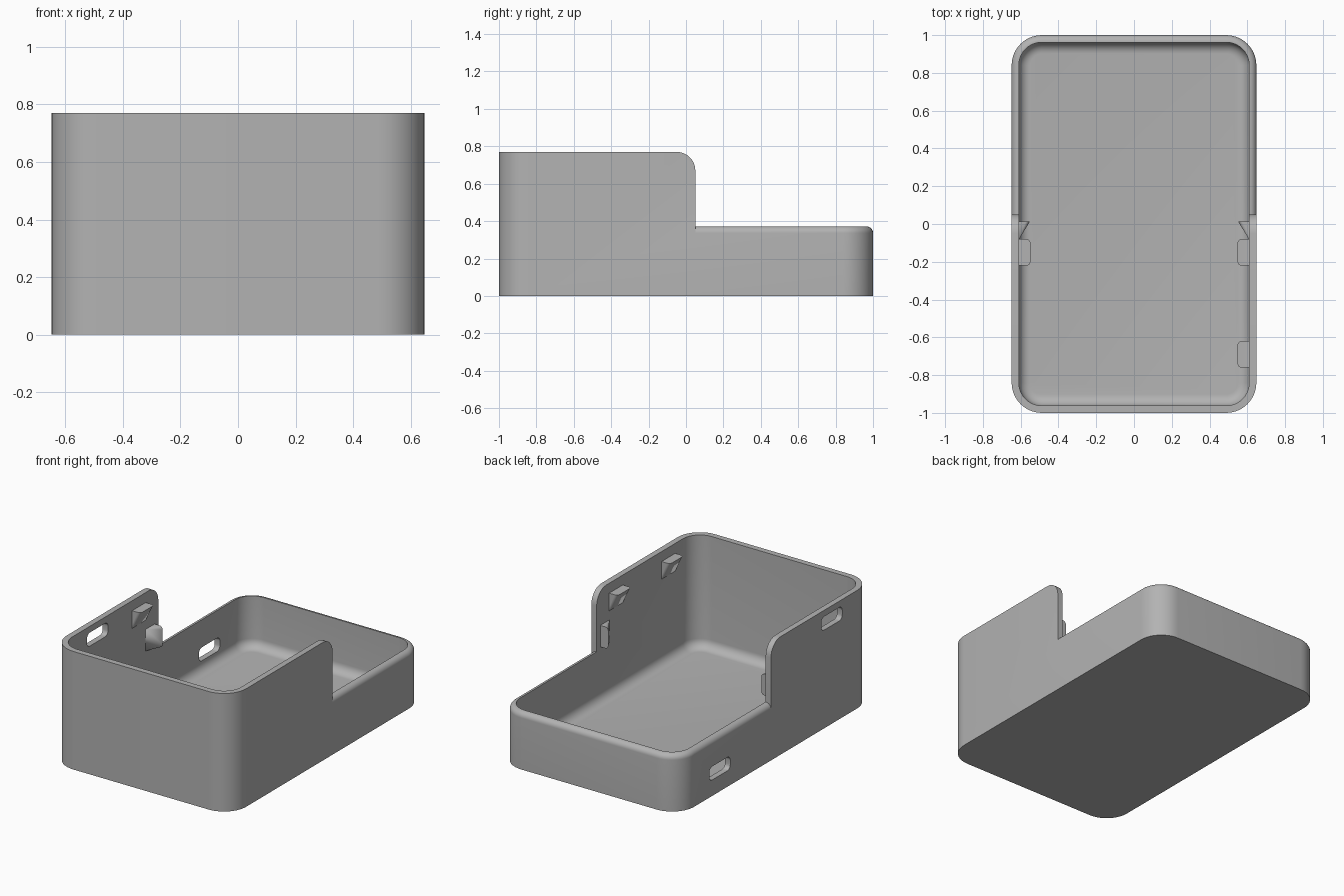
import bpy, bmesh, math
from mathutils import Vector

if "Cube" in bpy.data.objects:
    bpy.data.objects.remove(bpy.data.objects["Cube"])

W, L, H = 0.648, 1.0, 0.77        # half width, half length, tall wall height
R, T = 0.16, 0.038                # corner radius, wall thickness
FLOOR, FILLET = 0.035, 0.06       # floor thickness, inside floor fillet
LOW, RIM = 0.372, 0.036           # low wall height, rounded rim radius
STEP, STEP_R = 0.05, 0.1          # where the tall wall ends, its top corner radius

grey = bpy.data.materials.new("grey plastic")
grey.diffuse_color = (0.45, 0.45, 0.45, 1)
grey.use_nodes = True
grey.node_tree.nodes["Principled BSDF"].inputs["Base Color"].default_value = grey.diffuse_color


def rounded_rect(hx, hy, r, n=10):
    pts = []
    for k, (sx, sy) in enumerate([(1, 1), (-1, 1), (-1, -1), (1, -1)]):
        for i in range(n + 1):
            a = math.pi / 2 * (k + i / n)
            pts.append((sx * (hx - r) + r * math.cos(a), sy * (hy - r) + r * math.sin(a)))
    return pts


def finish(name, bm):
    bmesh.ops.recalc_face_normals(bm, faces=bm.faces)
    me = bpy.data.meshes.new(name)
    bm.to_mesh(me)
    bm.free()
    me.materials.append(grey)
    ob = bpy.data.objects.new(name, me)
    bpy.context.collection.objects.link(ob)
    return ob


def loft(name, rings):
    """Skin a closed solid through rings of equal point count."""
    bm = bmesh.new()
    loops = [[bm.verts.new(p) for p in ring] for ring in rings]
    for a, b in zip(loops, loops[1:]):
        for i in range(len(a)):
            j = (i + 1) % len(a)
            bm.faces.new((a[i], a[j], b[j], b[i]))
    bm.faces.new(loops[0])
    bm.faces.new(loops[-1])
    return finish(name, bm)


def ring(inset, z):
    return [(x, y, z) for x, y in rounded_rect(W - inset, L - inset, R - inset)]


def activate(ob):
    bpy.ops.object.select_all(action='DESELECT')
    ob.select_set(True)
    bpy.context.view_layer.objects.active = ob


def cut(ob, cutter):
    cutter.hide_render = True
    m = ob.modifiers.new("cut", 'BOOLEAN')
    m.operation, m.solver, m.object = 'DIFFERENCE', 'EXACT', cutter
    activate(ob)
    bpy.ops.object.modifier_apply(modifier=m.name)
    bpy.data.objects.remove(cutter)


quarter = [math.pi / 2 * i / 8 for i in range(9)]

# Tray: full-height tub with a filleted floor
rings = [ring(0, 0), ring(0, H), ring(T, H)]
rings += [ring(T + FILLET * (1 - math.cos(a)), FLOOR + FILLET * (1 - math.sin(a))) for a in quarter]
tray = loft("tray", rings)

# Cutter removing the rear upper walls, leaving a rounded low rim
profile = [(1.2, 0.2), (1.2, 1), (STEP - STEP_R, 1)]
profile += [(STEP - STEP_R + STEP_R * math.sin(a), H - STEP_R + STEP_R * math.cos(a)) for a in quarter]
profile += [(STEP, 0.2)]
step_cutter = loft("step_cutter", [[(x, y, z) for y, z in profile] for x in (-1, 1)])
low_form = loft("low_form", [ring(-0.03, 0.1), ring(-0.03, LOW - RIM)] +
                [ring(RIM * (1 - math.cos(a)), LOW - RIM + RIM * math.sin(a)) for a in quarter])
cut(step_cutter, low_form)
cut(tray, step_cutter)

# Rounded slots through the left wall
for y, z in ((0.577, 0.148), (-0.577, 0.685)):
    outline = rounded_rect(0.108, 0.044, 0.03, 6)
    cut(tray, loft("slot_cutter", [[(x, y + u, z + v) for u, v in outline] for x in (-0.75, -0.55)]))

activate(tray)
bpy.ops.object.shade_smooth_by_angle(angle=math.radians(32))


def wedge(name, half, depth, drop, place):
    """Catch with a rounded flat face, tapering back to the wall."""
    r = 0.022
    pts = [(half, -0.01, 0), (-half, -0.01, 0), (half, -0.01, -drop), (-half, -0.01, -drop)]
    pts += [(half, 0, -drop), (-half, 0, -drop)]
    for s in (-1, 1):
        pts += [(s * (half - r + r * math.cos(a)), depth - r + r * math.sin(a), 0) for a in quarter]
    bm = bmesh.new()
    for p in pts:
        bm.verts.new(place(*p))
    res = bmesh.ops.convex_hull(bm, input=bm.verts)
    bmesh.ops.delete(bm, geom=list({g for g in res["geom_interior"] + res["geom_unused"]
                                    if isinstance(g, bmesh.types.BMVert)}), context='VERTS')
    bmesh.ops.dissolve_limit(bm, angle_limit=0.01, verts=bm.verts, edges=bm.edges)
    ob = finish(name, bm)
    activate(ob)
    bpy.ops.object.shade_smooth_by_angle(angle=math.radians(32))


# Snap catches near the top of the tall walls
INNER = W - T
for side, y in ((1, -0.15), (1, -0.69), (-1, -0.15)):
    wedge("snap_catch", 0.07, 0.062, 0.115,
          lambda u, d, h: Vector((side * (INNER - d), y + u, 0.705 + h)))

# Upright side catches facing the step
for side in (1, -1):
    wedge("side_catch", 0.07, 0.058, 0.095,
          lambda u, d, h: Vector((side * (INNER - d), 0.012 + h, 0.46 + u)))
